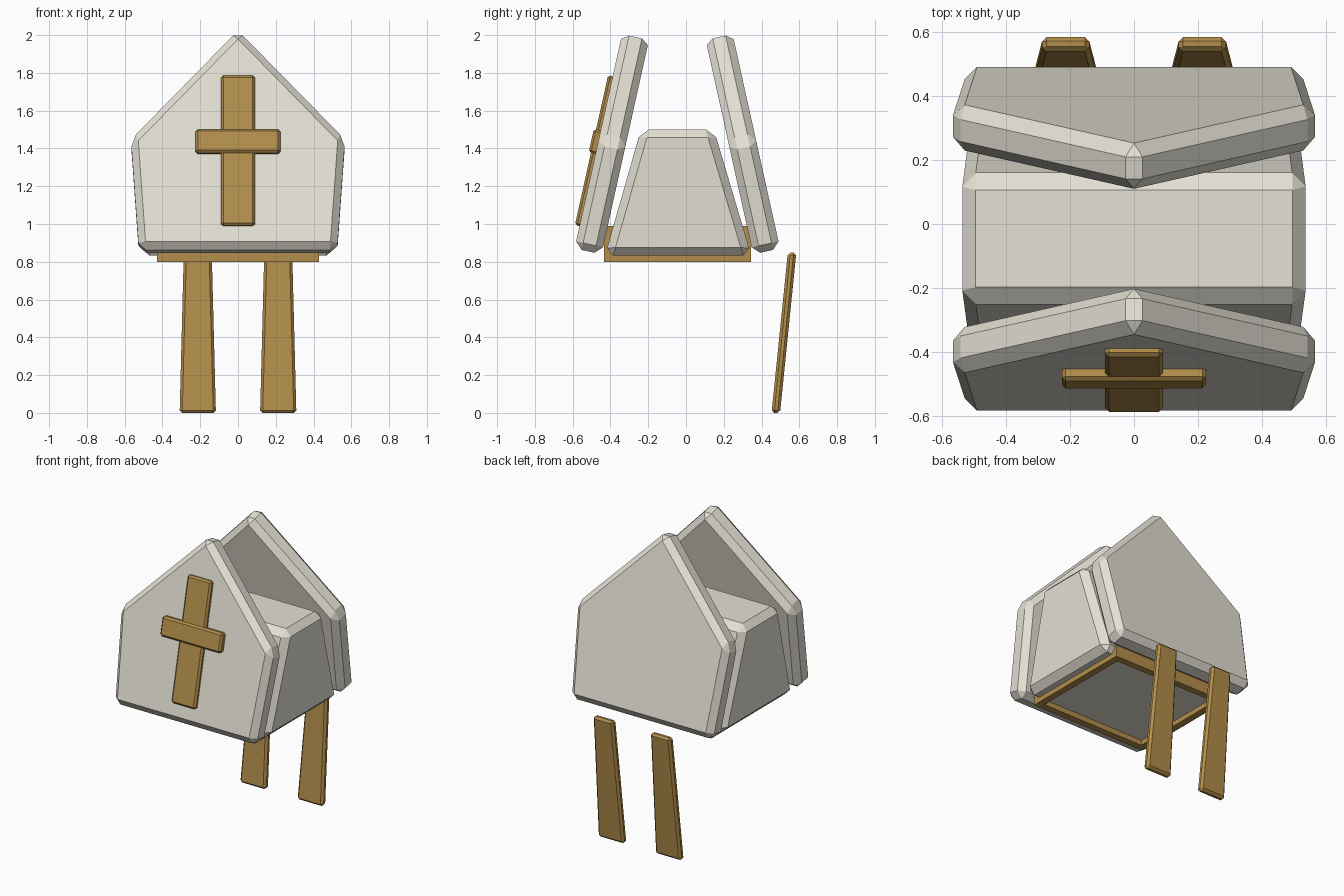
import bpy, bmesh
from math import radians
from mathutils import Matrix

if "Cube" in bpy.data.objects:
    bpy.data.objects.remove(bpy.data.objects["Cube"])

def material(name, color):
    m = bpy.data.materials.new(name)
    m.diffuse_color = color
    m.use_nodes = True
    m.node_tree.nodes["Principled BSDF"].inputs["Base Color"].default_value = m.diffuse_color
    return m

cloth = material("cream_cloth", (0.78, 0.75, 0.66, 1))
gold = material("gold_trim", (0.45, 0.27, 0.07, 1))

def loft(name, loop_a, loop_b, mat, bevel, matrix=Matrix()):
    """Solid between two matching loops, edges chamfered once."""
    bm = bmesh.new()
    a = [bm.verts.new(p) for p in loop_a]
    b = [bm.verts.new(p) for p in loop_b]
    bm.faces.new(a)
    bm.faces.new(b)
    n = len(a)
    for i in range(n):
        j = (i + 1) % n
        bm.faces.new((a[i], a[j], b[j], b[i]))
    bmesh.ops.transform(bm, matrix=matrix, verts=bm.verts)
    bmesh.ops.recalc_face_normals(bm, faces=bm.faces)
    me = bpy.data.meshes.new(name)
    bm.to_mesh(me)
    bm.free()
    me.materials.append(mat)
    ob = bpy.data.objects.new(name, me)
    bpy.context.collection.objects.link(ob)
    if bevel:
        mod = ob.modifiers.new("chamfer", 'BEVEL')
        mod.width = bevel
        mod.segments = 1
        mod.limit_method = 'ANGLE'
        mod.angle_limit = radians(10)
    return ob

def slab(name, outline, y0, y1, mat, bevel, matrix):
    """Upright x-z outline given thickness along y."""
    return loft(name, [(x, y0, z) for x, z in outline],
                [(x, y1, z) for x, z in outline], mat, bevel, matrix)

def rect(x0, x1, y0, y1, z):
    return [(x0, y0, z), (x1, y0, z), (x1, y1, z), (x0, y1, z)]

def box_outline(w, z0, z1):
    return [(-w, z0), (w, z0), (w, z1), (-w, z1)]

# Leaning pointed panels, mirrored about y = MID
MID = -0.046
front = Matrix.Translation((0, -0.398, 1.4)) @ Matrix.Rotation(radians(-12.5), 4, 'X')
back = (Matrix.Translation((0, MID, 0)) @ Matrix.Scale(-1, 4, (0, 1, 0))
        @ Matrix.Translation((0, -MID, 0)) @ front)
pentagon = [(-0.525, -0.558), (0.525, -0.558), (0.567, 0.04), (0, 0.632), (-0.567, 0.04)]
for name, m in (("front_panel", front), ("back_panel", back)):
    slab(name, pentagon, -0.073, 0.073, cloth, 0.038, m)

# Cross on the front panel
slab("cross_upright", box_outline(0.09, -0.438, 0.376), -0.098, -0.06, gold, 0.012, front)
slab("cross_bar", box_outline(0.225, -0.046, 0.082), -0.11, -0.06, gold, 0.012, front)

# Tapered crown body between the panels
loft("crown_body", rect(-0.511, 0.511, -0.429, 0.346, 0.833),
     rect(-0.537, 0.537, -0.239, 0.148, 1.5), cloth, 0.042)

# Open rectangular head band
band = loft("head_band", rect(-0.43, 0.43, -0.435, 0.345, 0.8),
            rect(-0.43, 0.43, -0.435, 0.345, 0.99), gold, 0)
bm = bmesh.new()
bm.from_mesh(band.data)
caps = [f for f in bm.faces if abs(f.normal.z) > 0.9]
bmesh.ops.delete(bm, geom=caps, context='FACES_ONLY')
bm.to_mesh(band.data)
bm.free()
wall = band.modifiers.new("wall", 'SOLIDIFY')
wall.thickness = 0.045
wall.offset = -1
wall.use_even_offset = True

# Two hanging ribbons at the back
for side, cx in (("left", -0.213), ("right", 0.213)):
    loft(side + "_ribbon",
         rect(cx - 0.096, cx + 0.096, 0.453, 0.498, 0.0),
         rect(cx - 0.074, cx + 0.074, 0.539, 0.584, 0.848), gold, 0.014)
